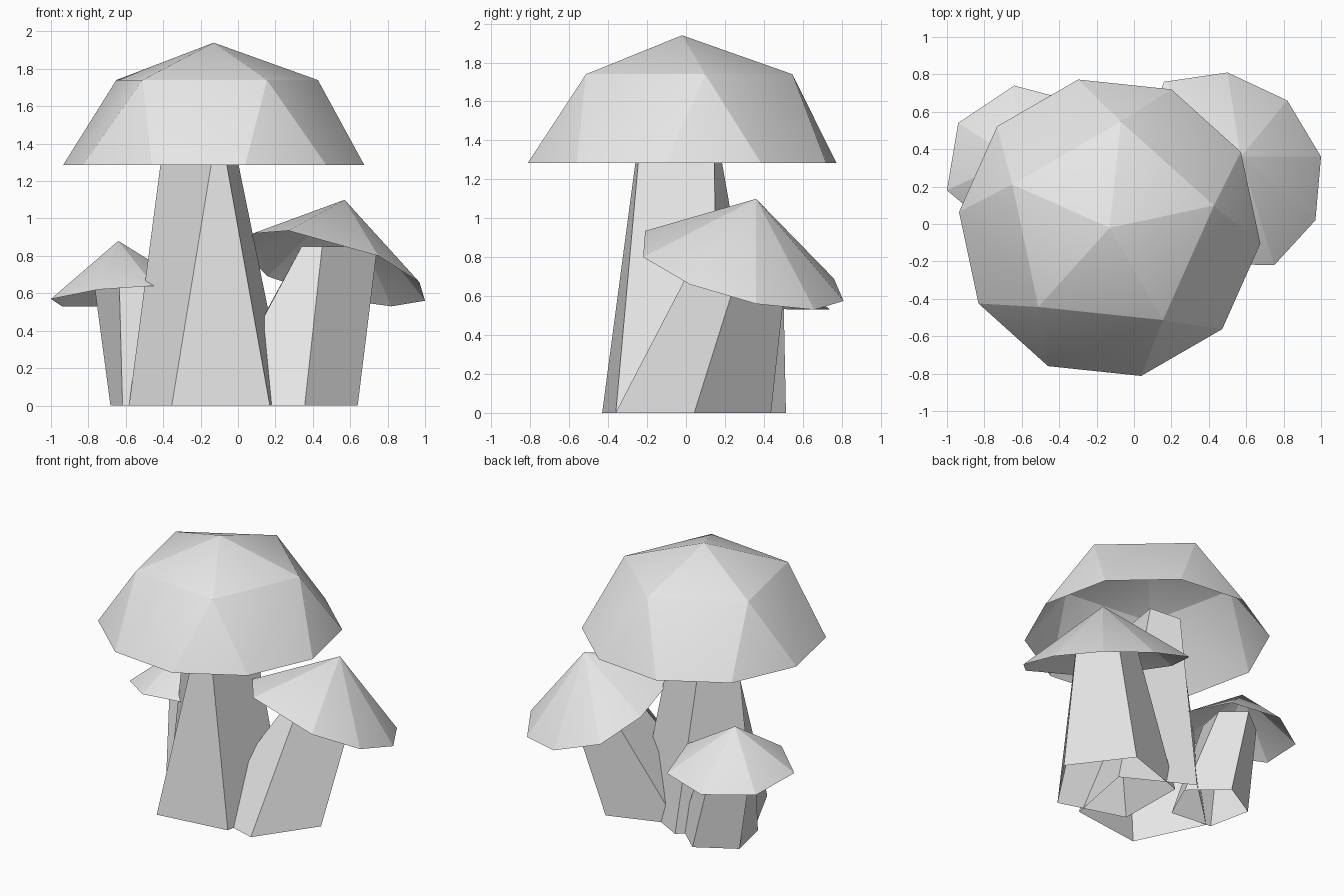
import bpy
from math import cos, sin, radians
from mathutils import Vector

if "Cube" in bpy.data.objects:
    bpy.data.objects.remove(bpy.data.objects["Cube"])

# One plain grey for everything
grey = bpy.data.materials.new("plain grey")
grey.use_nodes = True
grey.diffuse_color = (0.8, 0.8, 0.8, 1)
grey.node_tree.nodes["Principled BSDF"].inputs["Base Color"].default_value = (0.8, 0.8, 0.8, 1)


def add_object(name, verts, faces):
    mesh = bpy.data.meshes.new(name)
    mesh.from_pydata(verts, [], faces)
    mesh.materials.append(grey)
    obj = bpy.data.objects.new(name, mesh)
    bpy.context.collection.objects.link(obj)
    return obj


def soften(obj, amount):
    """Lean the corner normals toward the vertex normals for a gentle gradient."""
    mesh = obj.data
    for poly in mesh.polygons:
        poly.use_smooth = True
    normals = []
    for poly in mesh.polygons:
        for index in poly.vertices:
            normal = poly.normal.lerp(mesh.vertices[index].normal, amount)
            normals.append(normal.normalized())
    mesh.normals_split_custom_set(normals)


def ring(count, center, radius, start, z):
    """Regular polygon, counter-clockwise seen from above."""
    angles = [radians(start + 360 * i / count) for i in range(count)]
    return [(center[0] + radius * cos(a), center[1] + radius * sin(a), z) for a in angles]


def stalk(name, base, top_points, top_z):
    """Faceted tapering stalk, open at the foot."""
    n = len(base)
    top = [(x, y, top_z) for x, y in top_points]
    faces = [(i, (i + 1) % n, n + (i + 1) % n, n + i) for i in range(n)]
    faces.append(tuple(range(n, 2 * n)))
    add_object(name, base + top, faces)


def cone_cap(name, apex, rim):
    """Hollow cone over an uneven rim."""
    n = len(rim)
    faces = [(i, (i + 1) % n, n) for i in range(n)]
    soften(add_object(name, rim + [apex], faces), 0.35)


# Large domed cap: ten-sided rim, five-sided shoulder and a point
middle = (-0.13, -0.02)
rim = ring(10, middle, 0.81, 66, 1.285)
shoulder = ring(5, middle, 0.57, 84, 1.74)
faces = []
for i in range(5):
    a, b, c = 2 * i, 2 * i + 1, (2 * i + 2) % 10
    here, after = 10 + i, 10 + (i + 1) % 5
    faces += [(a, b, here), (b, c, after, here), (here, after, 15)]
large_cap = add_object("large_cap", rim + shoulder + [(*middle, 1.94)], faces)
soften(large_cap, 0.35)

# Large stalk
stalk("large_stalk", ring(5, (-0.14, -0.035), 0.45, -46.4, 0),
      [(-0.08, -0.235), (-0.02, 0.145), (-0.26, 0.165), (-0.40, 0.0), (-0.125, -0.245)], 1.4)

# Medium mushroom, leaning outward
cone_cap("medium_cap", (0.57, 0.36, 1.10), [
    (0.27, -0.21, 0.935), (0.75, -0.22, 0.80), (0.97, 0.02, 0.66),
    (1.0, 0.36, 0.56), (0.82, 0.66, 0.53), (0.50, 0.81, 0.575),
    (0.16, 0.76, 0.69), (0.05, 0.45, 0.80), (0.08, 0.05, 0.92)])
stalk("medium_stalk", ring(5, (0.22, 0.035), 0.42, -71, 0),
      [(0.45, 0.08), (0.745, 0.31), (0.60, 0.53), (0.36, 0.45), (0.34, 0.20)], 0.85)

# Small mushroom
cone_cap("small_cap", (-0.64, 0.35, 0.88), [
    (-1.0, 0.18, 0.57), (-0.75, -0.03, 0.62), (-0.45, -0.02, 0.64),
    (-0.22, 0.30, 0.62), (-0.30, 0.65, 0.56), (-0.64, 0.74, 0.53),
    (-0.94, 0.54, 0.53)])
stalk("small_stalk", ring(5, (-0.44, 0.25), 0.265, 156, 0),
      [(-0.77, 0.34), (-0.635, 0.12), (-0.46, 0.16), (-0.42, 0.37), (-0.57, 0.50)], 0.66)
